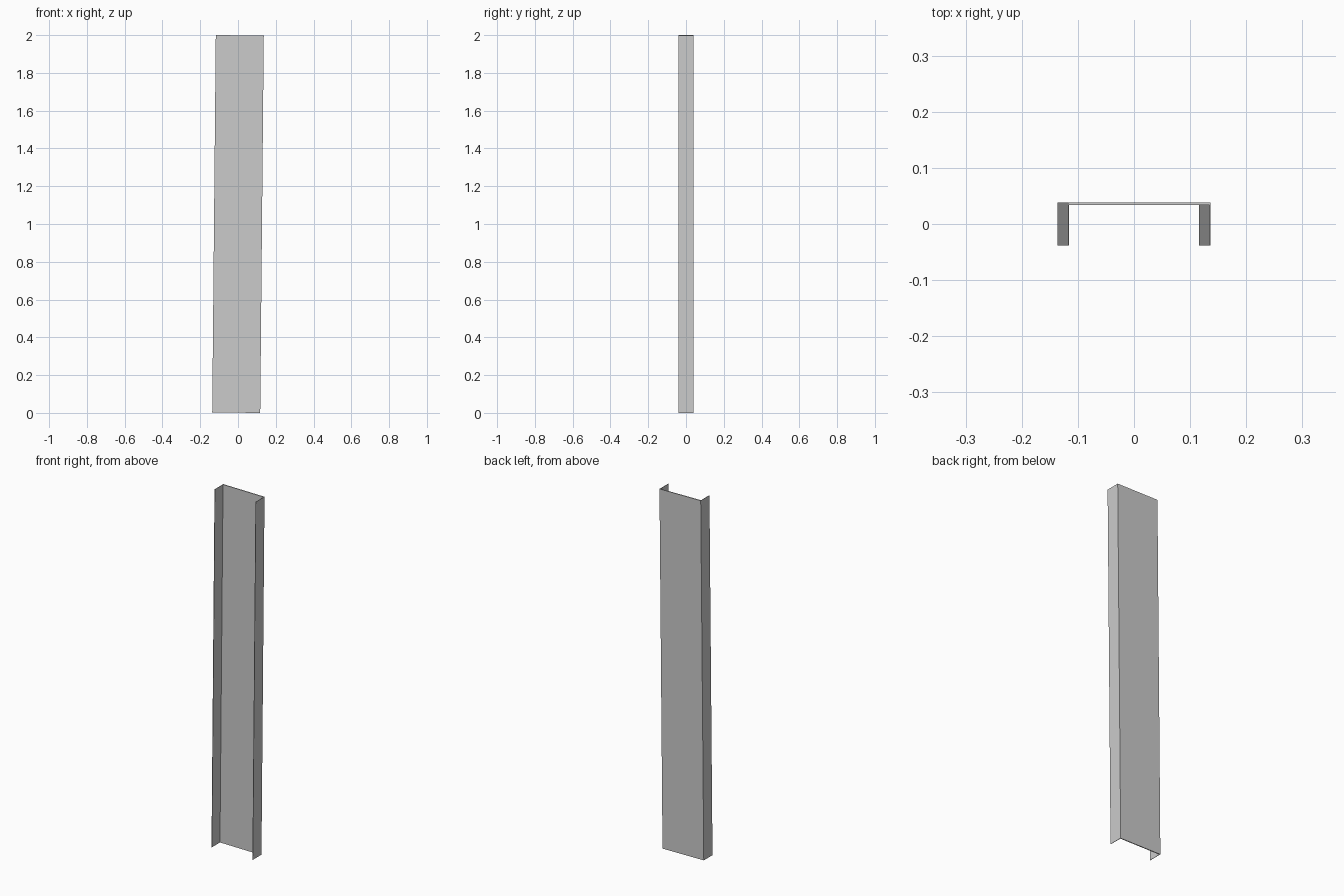
import bpy, bmesh
from math import sin, cos
from mathutils import Matrix

if "Cube" in bpy.data.objects:
    bpy.data.objects.remove(bpy.data.objects["Cube"])

TILT = 0.0094      # slight lean of the whole channel to +x
W, D = 0.254, 0.077  # outer width and depth
WEB_T, FLANGE_T = 0.005, 0.002
L = (2 - W * sin(TILT)) / cos(TILT)

# U-shaped cross-section, open towards the front
x, y, xi, yi = W / 2, D / 2, W / 2 - FLANGE_T, D / 2 - WEB_T
profile = [(-x, -y), (-xi, -y), (-xi, yi), (xi, yi),
           (xi, -y), (x, -y), (x, y), (-x, y)]

# Extrude the profile along its length, then lean it
bm = bmesh.new()
face = bm.faces.new([bm.verts.new((px, py, -L / 2)) for px, py in profile])
ext = bmesh.ops.extrude_face_region(bm, geom=[face], use_keep_orig=True)
top = [v for v in ext["geom"] if isinstance(v, bmesh.types.BMVert)]
bmesh.ops.translate(bm, verts=top, vec=(0, 0, L))
bmesh.ops.recalc_face_normals(bm, faces=bm.faces)
bmesh.ops.transform(bm, verts=bm.verts,
                    matrix=Matrix.Translation((0, 0, 1)) @ Matrix.Rotation(TILT, 4, 'Y'))

mesh = bpy.data.meshes.new("steel_channel")
bm.to_mesh(mesh)
bm.free()
bpy.context.collection.objects.link(bpy.data.objects.new("steel_channel", mesh))
